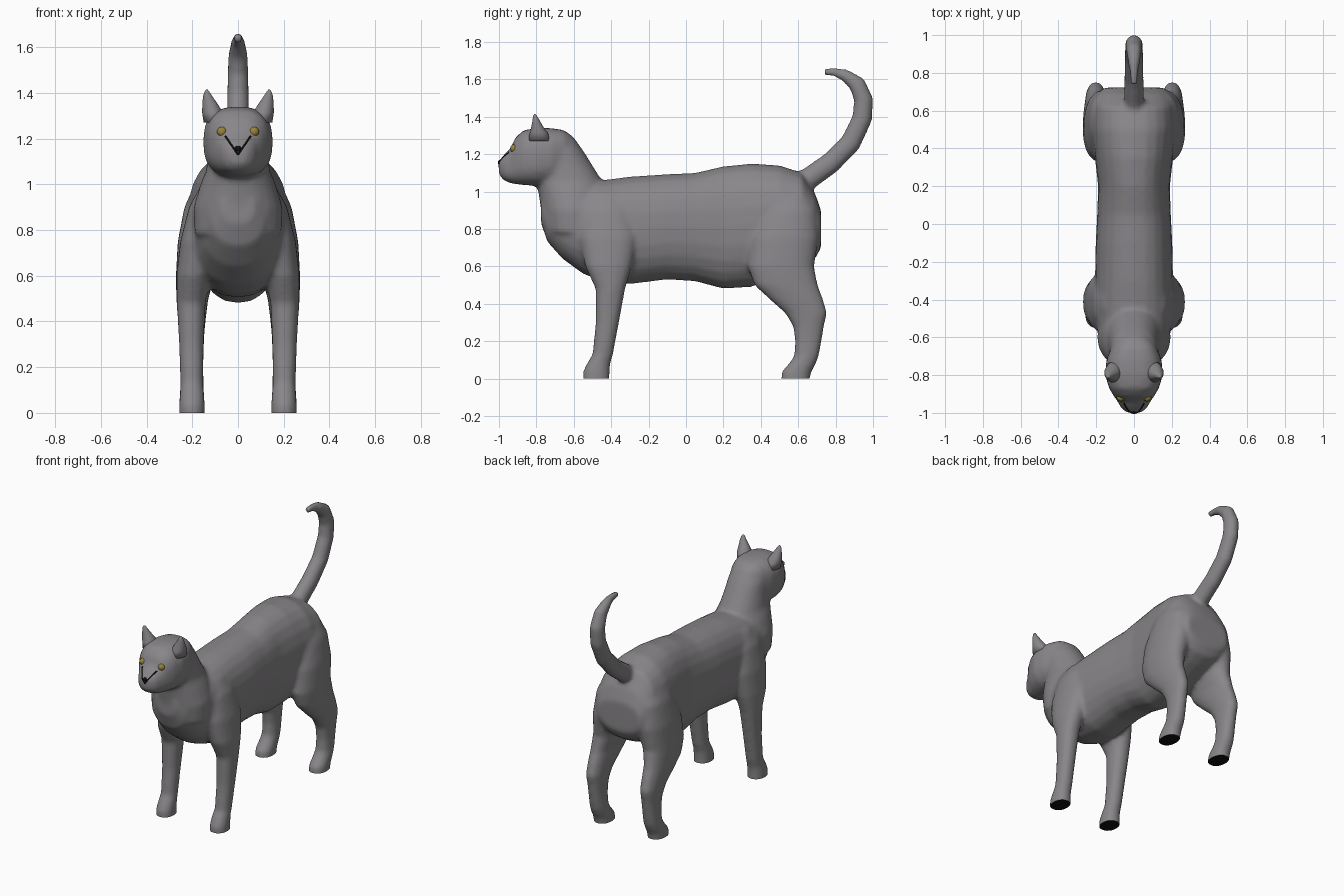
import bpy, bmesh, math
from mathutils import Vector
from mathutils.bvhtree import BVHTree

if "Cube" in bpy.data.objects:
    bpy.data.objects.remove(bpy.data.objects["Cube"])


def material(name, rgb):
    m = bpy.data.materials.new(name)
    m.diffuse_color = (*rgb, 1)
    m.use_nodes = True
    m.node_tree.nodes["Principled BSDF"].inputs["Base Color"].default_value = m.diffuse_color
    return m


FUR = material("grey fur", (0.25, 0.24, 0.25))
BLACK = material("black skin", (0.005, 0.005, 0.005))
YELLOW = material("yellow eye", (0.30, 0.23, 0.04))
N = 24


def skin(bm, rings):
    """Closed tube through a list of point rings."""
    loops = [[bm.verts.new(p) for p in r] for r in rings]
    for a, b in zip(loops, loops[1:]):
        for i in range(N):
            j = (i + 1) % N
            bm.faces.new((a[i], a[j], b[j], b[i]))
    bm.faces.new(loops[0][::-1])
    bm.faces.new(loops[-1])


def oval(exp=2.0):
    for i in range(N):
        t = 2 * math.pi * i / N
        c, s = math.cos(t), math.sin(t)
        yield (math.copysign(abs(c) ** (2 / exp), c),
               math.copysign(abs(s) ** (2 / exp), s))


def along_y(bm, sections, exp):
    """Sections: y, bottom z, top z, half width."""
    skin(bm, [[(w * c, y, (a + b) / 2 + (b - a) / 2 * s) for c, s in oval(exp)]
              for y, a, b, w in sections])


def along_z(bm, sections, exp, side=1):
    """Sections: z, front y, back y, inner x, outer x."""
    skin(bm, [[(side * ((p + q) / 2 + (q - p) / 2 * c),
                (a + b) / 2 + (b - a) / 2 * s, z) for c, s in oval(exp)]
              for z, a, b, p, q in sections])


def finish(bm, name, mat):
    bmesh.ops.recalc_face_normals(bm, faces=bm.faces)
    me = bpy.data.meshes.new(name)
    bm.to_mesh(me)
    bm.free()
    me.materials.append(mat)
    me.polygons.foreach_set("use_smooth", [True] * len(me.polygons))
    ob = bpy.data.objects.new(name, me)
    bpy.context.collection.objects.link(ob)
    return ob


bm = bmesh.new()
# torso
along_y(bm, [(-.775, .83, .98, .07), (-.74, .73, 1.0, .12), (-.66, .64, 1.04, .165),
             (-.55, .56, 1.05, .20), (-.45, .52, 1.06, .215), (-.3, .505, 1.08, .207),
             (-.1, .53, 1.093, .203), (.05, .52, 1.10, .195), (.2, .48, 1.135, .19),
             (.35, .49, 1.15, .207), (.5, .55, 1.14, .222), (.62, .6, 1.10, .215),
             (.69, .64, .99, .19), (.722, .7, .9, .16)], 2.3)
# neck
along_z(bm, [(.78, -.755, -.45, -.19, .19), (.9, -.775, -.42, -.195, .195),
             (1.0, -.79, -.43, -.165, .165), (1.06, -.805, -.45, -.14, .14),
             (1.14, -.82, -.5, -.13, .13), (1.22, -.82, -.55, -.125, .125),
             (1.29, -.8, -.6, -.1, .1), (1.325, -.76, -.65, -.06, .06)], 2.1)
# head
along_y(bm, [(-1.0, 1.09, 1.165, .035), (-.975, 1.06, 1.195, .068),
             (-.935, 1.043, 1.235, .09), (-.915, 1.04, 1.285, .105),
             (-.87, 1.035, 1.328, .132), (-.8, 1.03, 1.34, .153),
             (-.72, 1.04, 1.34, .147), (-.65, 1.08, 1.328, .12),
             (-.6, 1.13, 1.29, .08)], 2.6)
for side in (-1, 1):
    # front leg
    along_z(bm, [(-.06, -.55, -.41, .145, .258), (.035, -.552, -.408, .145, .258),
                 (.08, -.53, -.405, .148, .254), (.13, -.50, -.39, .152, .252),
                 (.3, -.483, -.358, .15, .258), (.48, -.483, -.325, .142, .268),
                 (.6, -.54, -.29, .12, .27), (.75, -.57, -.26, .09, .253),
                 (.9, -.55, -.29, .07, .215), (1.0, -.5, -.33, .05, .16)], 2.2, side)
    # hind leg
    along_z(bm, [(-.06, .508, .65, .145, .258), (.035, .51, .67, .145, .258),
                 (.08, .55, .695, .148, .255), (.12, .578, .71, .15, .252),
                 (.2, .583, .725, .152, .25), (.28, .572, .738, .15, .253),
                 (.35, .53, .755, .147, .258), (.42, .45, .735, .14, .264),
                 (.5, .365, .705, .13, .27), (.6, .33, .685, .1, .272),
                 (.75, .34, .71, .06, .264), (.9, .4, .70, .04, .235),
                 (1.0, .45, .65, .03, .19)], 2.2, side)
# tail: y, z, radius
path = [(.56, 1.03, .06), (.65, 1.065, .06), (.77, 1.15, .058), (.88, 1.26, .056),
        (.942, 1.39, .054), (.95, 1.49, .052), (.915, 1.575, .047), (.85, 1.622, .034),
        (.79, 1.64, .024), (.74, 1.64, .021)]
rings = []
for i, (y, z, r) in enumerate(path):
    p, q = path[max(i - 1, 0)], path[min(i + 1, len(path) - 1)]
    d = Vector((0, q[0] - p[0], q[1] - p[1])).normalized()
    n = Vector((0, -d.z, d.y))
    rings.append([Vector((.88 * r * c, y, z)) + n * r * s for c, s in oval()])
skin(bm, rings)
body = finish(bm, "body", FUR)

# fuse the shells into one smooth skin
rm = body.modifiers.new("fuse", 'REMESH')
rm.mode = 'VOXEL'
rm.voxel_size = 0.014
sm = body.modifiers.new("soften", 'SMOOTH')
sm.factor, sm.iterations = 0.5, 6
dg = bpy.context.evaluated_depsgraph_get()
fused = bpy.data.meshes.new_from_object(body.evaluated_get(dg))
body.modifiers.clear()
body.data = fused
fused.materials.clear()
fused.materials.append(FUR)
fused.materials.append(BLACK)

# flat black soles on the ground
bm = bmesh.new()
bm.from_mesh(fused)
bmesh.ops.bisect_plane(bm, geom=bm.verts[:] + bm.edges[:] + bm.faces[:],
                       plane_co=(0, 0, 0), plane_no=(0, 0, 1), clear_inner=True)
bmesh.ops.holes_fill(bm, edges=[e for e in bm.edges if e.is_boundary], sides=0)
for f in bm.faces:
    sole = max(v.co.z for v in f.verts) < 1e-4
    f.material_index = int(sole)
    f.smooth = not sole
for e in bm.edges:
    if len({f.smooth for f in e.link_faces}) > 1:
        e.smooth = False
bm.to_mesh(fused)
tree = BVHTree.FromBMesh(bm)
bm.free()


def on_face(x, z):
    """Point on the front of the head."""
    return tree.ray_cast(Vector((x, -3, z)), Vector((0, 1, 0)))[0]


def ball(name, loc, scale, mat):
    b = bmesh.new()
    bmesh.ops.create_uvsphere(b, u_segments=16, v_segments=10, radius=1)
    for v in b.verts:
        v.co = Vector(loc) + Vector([a * s for a, s in zip(v.co, scale)])
    return finish(b, name, mat)


for side, label in ((-1, "left"), (1, "right")):
    # ear
    b = bmesh.new()
    along_z(b, [(1.27, -.845, -.72, .055, .15), (1.315, -.835, -.74, .066, .157),
                (1.35, -.826, -.765, .088, .156), (1.385, -.82, -.785, .112, .153),
                (1.405, -.817, -.797, .125, .147), (1.414, -.812, -.804, .132, .14)],
            2, side)
    finish(b, label + "_ear", FUR)
    # eye
    ball(label + "_eye", on_face(side * .07, 1.23) + Vector((0, .008, 0)),
         (.022, .02, .022), YELLOW)
    # dark line from eye to nose
    cu = bpy.data.curves.new(label + "_face_line", 'CURVE')
    cu.dimensions = '3D'
    cu.bevel_depth = .004
    cu.bevel_resolution = 1
    sp = cu.splines.new('POLY')
    sp.points.add(11)
    for i, p in enumerate(sp.points):
        t = i / 11
        p.co = (*on_face(side * .055 * (1 - t), 1.21 - .08 * t), 1)
    cu.materials.append(BLACK)
    bpy.context.collection.objects.link(bpy.data.objects.new(label + "_face_line", cu))

# nose
ball("nose", on_face(0, 1.155) + Vector((0, .006, 0)), (.016, .014, .014), BLACK)
